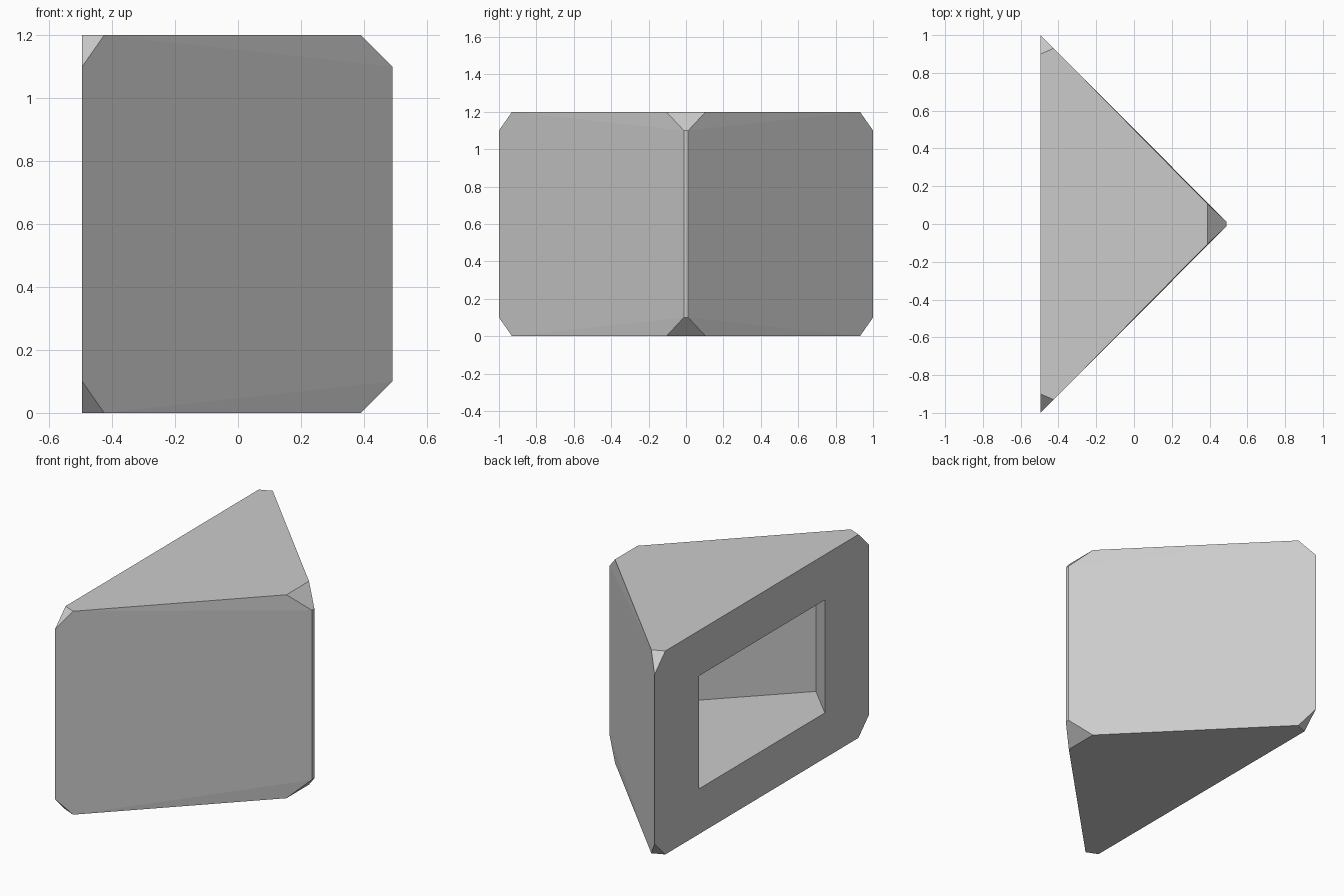
import bpy, bmesh, math

cube = bpy.data.objects.get("Cube")
if cube:
    bpy.data.objects.remove(cube, do_unlink=True)

H = 1.2        # overall height
CUT = 0.1      # corner cut size

grey = bpy.data.materials.new("light_grey")
grey.use_nodes = True
grey.diffuse_color = (0.6, 0.6, 0.6, 1)
grey.node_tree.nodes["Principled BSDF"].inputs["Base Color"].default_value = (0.6, 0.6, 0.6, 1)


def hull_object(name, points):
    """Convex solid around a set of points."""
    bm = bmesh.new()
    for p in points:
        bm.verts.new(p)
    bmesh.ops.convex_hull(bm, input=bm.verts)
    bmesh.ops.dissolve_limit(bm, angle_limit=math.radians(1),
                             verts=bm.verts, edges=bm.edges)
    bmesh.ops.recalc_face_normals(bm, faces=bm.faces)
    mesh = bpy.data.meshes.new(name)
    bm.to_mesh(mesh)
    bm.free()
    obj = bpy.data.objects.new(name, mesh)
    mesh.materials.append(grey)
    bpy.context.collection.objects.link(obj)
    return obj


# Wedge block with trimmed corners, mirrored across y and about mid height
points = []
for side in (-1, 1):
    for rim, mid in ((0, CUT), (H, H - CUT)):
        points += [(-0.495, side, mid),
                   (-0.495, side * 0.9, rim),
                   (-0.425, side * 0.93, rim),
                   (0.39, side * 0.105, rim),
                   (0.49, side * 0.012, mid)]
wedge_block = hull_object("wedge_block", points)

# Square cavity turned by 45 degrees, opening through the long flat side
R, CX = 0.782, -0.3
corners = [(CX + R, 0), (CX, R), (CX - R, 0), (CX, -R)]
cavity = hull_object("cavity_cutter",
                     [(x, y, z) for x, y in corners for z in (0.267, 0.933)])
cavity.hide_render = True

cut = wedge_block.modifiers.new("cavity", 'BOOLEAN')
cut.operation = 'DIFFERENCE'
cut.solver = 'EXACT'
cut.object = cavity

# Apply the cut and drop the cutter
bpy.context.view_layer.objects.active = wedge_block
wedge_block.select_set(True)
bpy.ops.object.modifier_apply(modifier=cut.name)
bpy.data.objects.remove(cavity, do_unlink=True)
